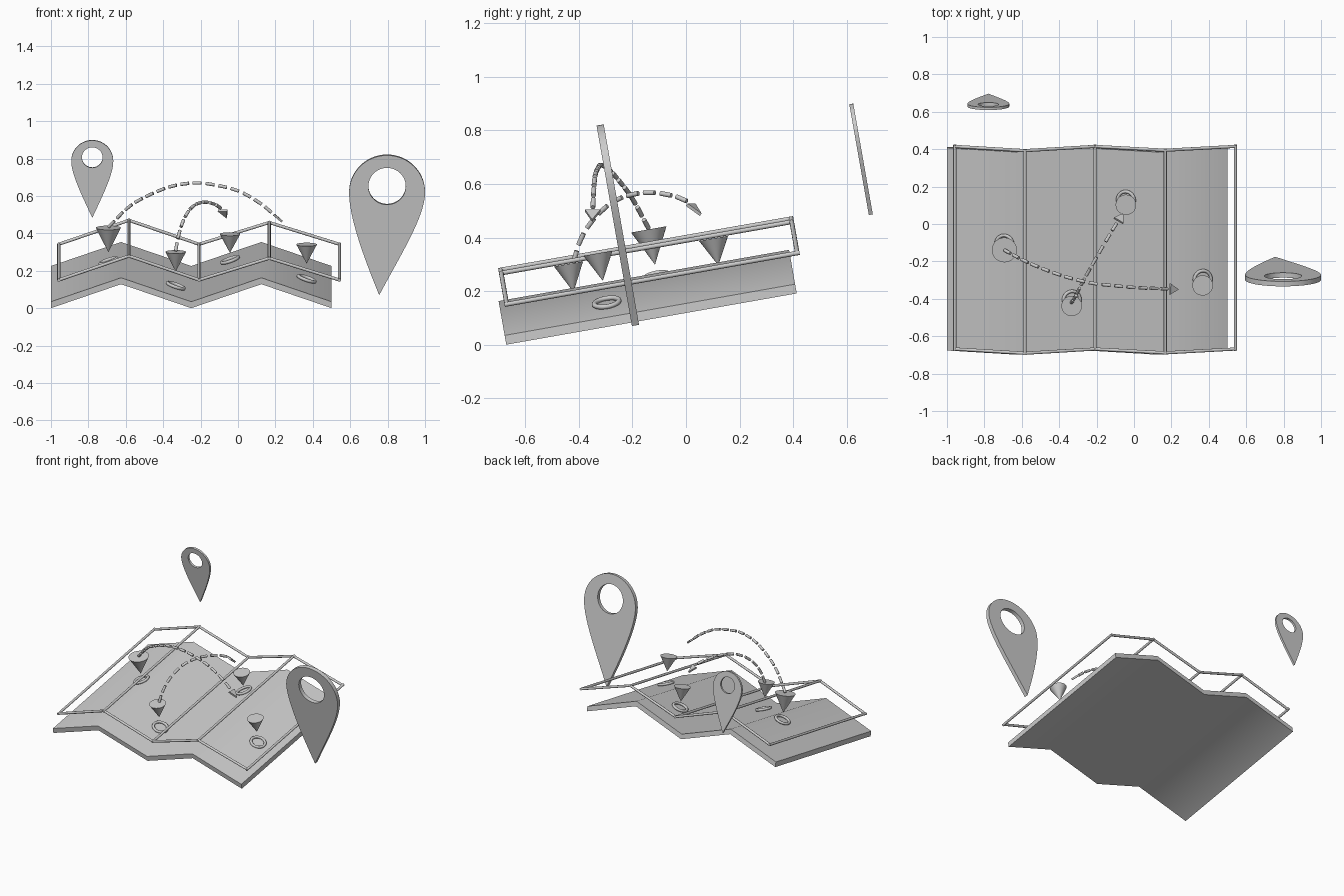
import bpy, bmesh
from math import radians, cos, sin, pi, atan2
from mathutils import Matrix, Vector

if "Cube" in bpy.data.objects:
    bpy.data.objects.remove(bpy.data.objects["Cube"])

TILT = Matrix.Rotation(radians(10), 4, 'X')   # the whole scene leans by ten degrees
BASE, RISE, THICK = 0.117, 0.13, 0.035        # map valley height, fold height, sheet thickness
STEP = 0.375                                  # width of one map panel


def make(name, bm, matrix=TILT, smooth=False):
    bm.transform(matrix)
    bmesh.ops.recalc_face_normals(bm, faces=bm.faces[:])
    me = bpy.data.meshes.new(name)
    bm.to_mesh(me)
    bm.free()
    ob = bpy.data.objects.new(name, me)
    bpy.context.collection.objects.link(ob)
    if smooth:
        bpy.ops.object.select_all(action='DESELECT')
        ob.select_set(True)
        bpy.context.view_layer.objects.active = ob
        bpy.ops.object.shade_smooth_by_angle(angle=radians(45))
    return ob


def prism(bm, points, offset):
    """Closed polygon pushed out along an offset vector."""
    face = bm.faces.new([bm.verts.new(p) for p in points])
    ext = bmesh.ops.extrude_face_region(bm, geom=[face])['geom']
    bmesh.ops.translate(bm, vec=offset, verts=[g for g in ext if isinstance(g, bmesh.types.BMVert)])


def rod(bm, a, b, r, sides=12):
    a, b = Vector(a), Vector(b)
    d = b - a
    m = Matrix.Translation((a + b) / 2) @ d.to_track_quat('Z', 'Y').to_matrix().to_4x4()
    bmesh.ops.create_cone(bm, cap_ends=True, segments=sides, radius1=r, radius2=r,
                          depth=d.length, matrix=m)


def fold(i):
    return BASE + RISE * (i % 2)


# folded map sheet
bm = bmesh.new()
low = [(-1 + STEP * i, -0.66, fold(i)) for i in range(5)]
high = [(x, y, z + THICK) for x, y, z in low]
rows = [[bm.verts.new((x, y + dy, z)) for x, y, z in row]
        for row, dy in ((low, 0), (low, 1.1), (high, 1.1), (high, 0))]
for a, b in zip(rows, rows[1:] + rows[:1]):
    for i in range(4):
        bm.faces.new((a[i], a[i + 1], b[i + 1], b[i]))
for i in (0, 4):
    bm.faces.new([row[i] for row in rows])
make("folded_map", bm, smooth=True)

# floating wire outline above the map
bm = bmesh.new()
front = [Vector((-0.958 + STEP * i, -0.632, fold(i) + 0.148 - (0.012 if i == 3 else 0)))
         for i in range(5)]
back = [p + Vector((0, 1.1, 0)) for p in front]
for row in (front, back):
    for a, b in zip(row, row[1:]):
        rod(bm, a, b, 0.0085)
for a, b in zip(front, back):
    d = Vector((0, 0.0085, 0))
    rod(bm, a - d, b + d, 0.0085)
make("map_outline_frame", bm, smooth=True)


# cone markers, each with a ring lying on the map below it
def ring(name, x, v, z, tilt):
    bm = bmesh.new()
    major, minor, n, k = 0.047, 0.009, 32, 12
    g = [[bm.verts.new(((major + minor * cos(2 * pi * j / k)) * cos(2 * pi * i / n),
                        (major + minor * cos(2 * pi * j / k)) * sin(2 * pi * i / n),
                        minor * sin(2 * pi * j / k))) for j in range(k)] for i in range(n)]
    for i in range(n):
        for j in range(k):
            i2, j2 = (i + 1) % n, (j + 1) % k
            bm.faces.new((g[i][j], g[i2][j], g[i2][j2], g[i][j2]))
    make(name, bm, TILT @ Matrix.Translation((x, v, z)) @ Matrix.Rotation(tilt, 4, 'Y'), True)


markers = [(-0.693, -0.062, 0.316, 0.448, 0.067), (-0.333, -0.379, 0.268, 0.373, 0.055),
           (-0.043, 0.170, 0.272, 0.373, 0.055), (0.367, -0.264, 0.29, 0.393, 0.055)]
for n, (x, v, tip, top, r) in enumerate(markers, 1):
    bm = bmesh.new()
    bmesh.ops.create_cone(bm, cap_ends=True, segments=48, radius1=0.0008, radius2=r,
                          depth=top - tip, matrix=Matrix.Translation((x, v, (tip + top) / 2)))
    make(f"marker_cone_{n}", bm, smooth=True)
    i = int((x + 1) / STEP)
    t = (x + 1) / STEP - i
    up = 1 if i % 2 == 0 else -1
    h = fold(i) + up * RISE * t + THICK + 0.009
    ring(f"marker_ring_{n}", x, v, h, -up * atan2(RISE, STEP))


# large flat location pins: teardrop outline with a round hole
def location_pin(name, x, v, tip_w, s, tip_dx, thick):
    r, centre = 0.203, 0.556
    right = [Vector((r, 0)), Vector((r, -0.13)), Vector((0.10, -0.34)), Vector((0, -centre))]

    def side(sign):
        pts = []
        for k in range(1, 17):
            t = k / 16
            q = [Vector((p.x * sign, p.y)) for p in right]
            q[3].x = tip_dx
            q[2].x += tip_dx * 0.7
            pts.append(q[0] * (1 - t) ** 3 + q[1] * 3 * t * (1 - t) ** 2
                       + q[2] * 3 * t * t * (1 - t) + q[3] * t ** 3)
        return pts

    arc = [Vector((r * cos(pi * k / 32), r * sin(pi * k / 32))) for k in range(33)]
    outline = arc + side(-1) + side(1)[:-1][::-1]
    hole = [Vector((0.10 * cos(2 * pi * k / 48), 0.035 + 0.10 * sin(2 * pi * k / 48)))
            for k in range(48)]
    bm = bmesh.new()
    edges = []
    for loop in (outline, hole):
        vs = [bm.verts.new((x + p.x * s, v - thick / 2, tip_w + (centre + p.y) * s)) for p in loop]
        edges += [bm.edges.new((vs[k], vs[(k + 1) % len(vs)])) for k in range(len(vs))]
    bmesh.ops.triangle_fill(bm, use_beauty=True, use_dissolve=False, edges=edges)
    ext = bmesh.ops.extrude_face_region(bm, geom=bm.faces[:])['geom']
    bmesh.ops.translate(bm, vec=(0, thick, 0),
                        verts=[g for g in ext if isinstance(g, bmesh.types.BMVert)])
    make(name, bm, smooth=True)


location_pin("large_location_pin", 0.797, -0.173, 0.104, 1.0, -0.042, 0.027)
location_pin("small_location_pin", -0.779, 0.763, 0.358, 0.553, 0.0, 0.015)


# dashed route arcs ending in flat arrowheads
def route(name, pts, dashes, tip):
    pts = [Vector(p) for p in pts]
    ctl = [2 * pts[0] - pts[1]] + pts + [2 * pts[-1] - pts[-2]]
    path = []
    for i in range(1, len(ctl) - 2):
        a, b, c, d = ctl[i - 1:i + 3]
        for k in range(40):
            t = k / 40
            path.append(0.5 * (2 * b + (c - a) * t + (2 * a - 5 * b + 4 * c - d) * t * t
                               + (3 * b - a - 3 * c + d) * t ** 3))
    path.append(pts[-1])
    dist = [0.0]
    for a, b in zip(path, path[1:]):
        dist.append(dist[-1] + (b - a).length)

    def at(s):
        return path[min(range(len(dist)), key=lambda k: abs(dist[k] - s))]

    bm = bmesh.new()
    period = dist[-1] / dashes
    for k in range(dashes):
        rod(bm, at(k * period), at((k + 0.68) * period), 0.009)
    make(name + "_dashes", bm, Matrix(), True)

    bm = bmesh.new()
    end = Vector(tip)
    d = (end - pts[-1]).normalized()
    w = d.cross(Vector((0, 0, 1))).normalized()
    n = w.cross(d)
    root = end - d * 0.058
    o = n * 0.006
    prism(bm, [end - o, root + w * 0.029 - o, root - w * 0.029 - o], o * 2)
    make(name + "_arrowhead", bm, Matrix())


route("long_route", [(-0.692, -0.14, 0.435), (-0.58, -0.20, 0.545), (-0.473, -0.245, 0.606),
                     (-0.356, -0.285, 0.652), (-0.233, -0.315, 0.67), (-0.126, -0.328, 0.66),
                     (0.008, -0.34, 0.625), (0.126, -0.345, 0.556), (0.195, -0.348, 0.498)],
      15, (0.236, -0.35, 0.463))
route("short_route", [(-0.334, -0.42, 0.305), (-0.315, -0.39, 0.40), (-0.285, -0.33, 0.485),
                      (-0.239, -0.246, 0.547), (-0.175, -0.134, 0.568), (-0.108, -0.02, 0.548),
                      (-0.082, 0.018, 0.522)],
      9, (-0.06, 0.055, 0.485))
